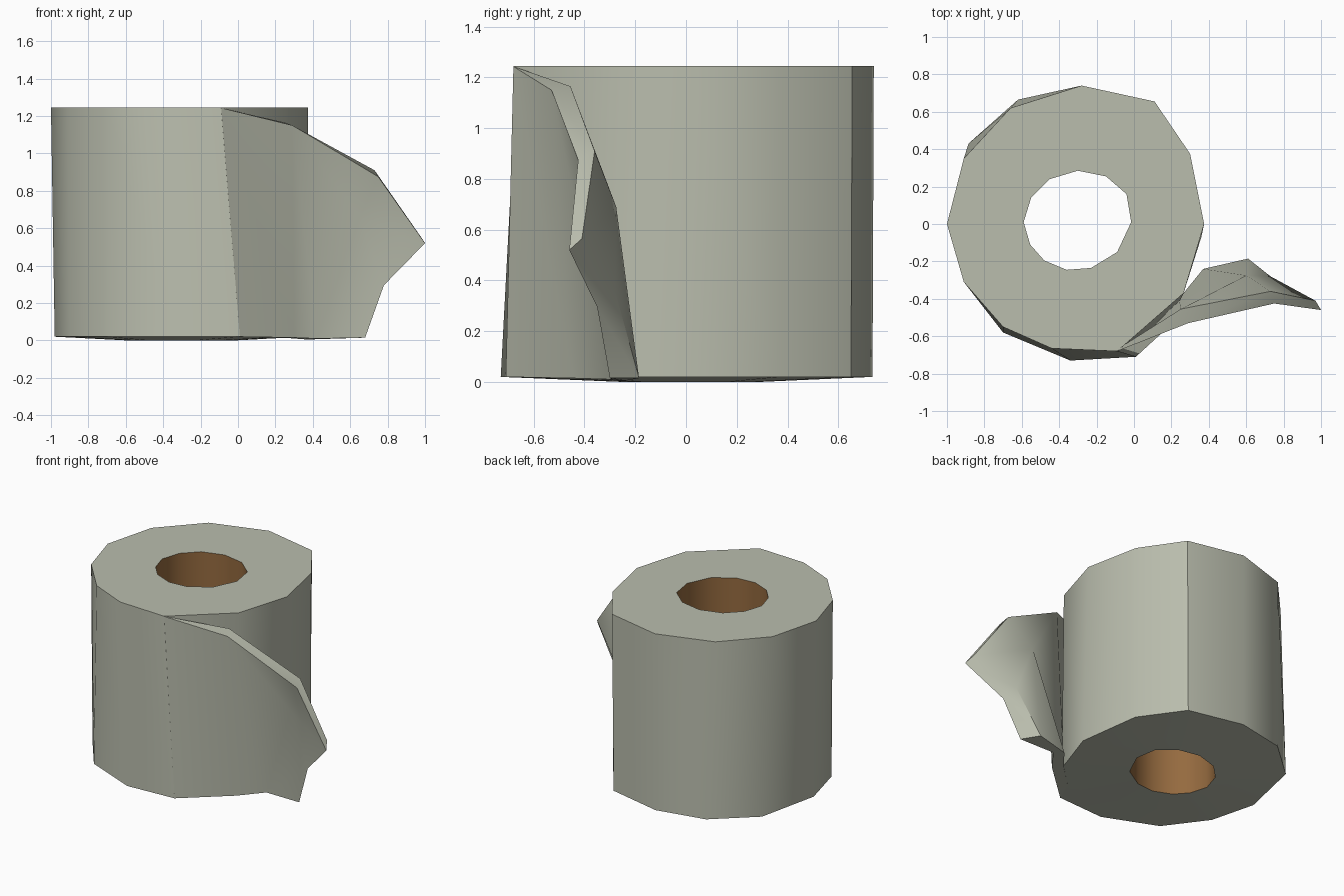
import bpy, bmesh, math

if "Cube" in bpy.data.objects:
    bpy.data.objects.remove(bpy.data.objects["Cube"])


def material(name, rgb):
    m = bpy.data.materials.new(name)
    m.diffuse_color = (*rgb, 1)
    m.use_nodes = True
    m.node_tree.nodes["Principled BSDF"].inputs["Base Color"].default_value = m.diffuse_color
    return m


paper = material("paper_grey", (0.49, 0.51, 0.42))
card = material("cardboard_brown", (0.30, 0.145, 0.05))


def finish(name, bm, mats, angle):
    bmesh.ops.recalc_face_normals(bm, faces=bm.faces)
    me = bpy.data.meshes.new(name)
    bm.to_mesh(me)
    bm.free()
    for m in mats:
        me.materials.append(m)
    ob = bpy.data.objects.new(name, me)
    bpy.context.collection.objects.link(ob)
    bpy.ops.object.select_all(action='DESELECT')
    ob.select_set(True)
    bpy.context.view_layer.objects.active = ob
    bpy.ops.object.shade_smooth_by_angle(angle=math.radians(angle))
    return ob


# Paper roll: uneven twelve-sided rings, joined into a hollow cylinder
top = [(-1, 0), (-.91, .35), (-.66, .62), (-.28, .74), (.11, .655), (.30, .375),
       (.375, 0), (.265, -.37), (-.09, -.68), (-.44, -.665), (-.70, -.55), (-.91, -.31)]
bottom = [(-.98, 0), (-.885, .43), (-.62, .665), (-.28, .735), (.10, .65), (.30, .37),
          (.36, -.07), (.24, -.42), (.01, -.71), (-.34, -.73), (-.70, -.58), (-.90, -.31)]
hole = [(-.59, .01), (-.55, .14), (-.45, .24), (-.30, .285), (-.15, .255), (-.04, .16),
        (-.015, .01), (-.09, -.15), (-.23, -.235), (-.36, -.245), (-.48, -.195), (-.555, -.11)]

bm = bmesh.new()
rings = [[bm.verts.new((x, y, z)) for x, y in ring]
         for ring, z in ((bottom, .02), (top, 1.245), (hole, 1.245), (hole, 0))]
for r in range(4):
    a, b = rings[r], rings[(r + 1) % 4]
    for i in range(12):
        j = (i + 1) % 12
        f = bm.faces.new((a[i], a[j], b[j], b[i]))
        f.material_index = 1 if r == 2 else 0   # inside of the hole is cardboard
finish("paper_roll", bm, [paper, card], 42)

# Loose end of the sheet: front and back skins with a rim between them
front = [(-.09, -.68, 1.243), (.29, -.53, 1.15), (.75, -.425, .875), (1, -.46, .52),
         (.78, -.35, .295), (.68, -.30, .015), (.42, -.29, .01), (.30, -.445, .015),
         (.01, -.71, .02), (.65, -.35, .66)]
back = [(-.09, -.67, 1.24), (.25, -.455, 1.165), (.73, -.36, .91), (.97, -.41, .565),
        (.73, -.28, .36), (.61, -.185, .015), (.37, -.24, .005), (.24, -.40, .015),
        (-.03, -.66, .02), (.60, -.275, .69)]
skin = [(0, 1, 7, 8), (1, 9, 6, 7), (1, 2, 9), (2, 3, 9), (3, 4, 9), (4, 5, 6, 9)]

bm = bmesh.new()
fv = [bm.verts.new(p) for p in front]
bv = [bm.verts.new(p) for p in back]
for face in skin:
    bm.faces.new([fv[i] for i in face])
    bm.faces.new([bv[i] for i in reversed(face)])
for i in range(9):
    j = (i + 1) % 9
    bm.faces.new((fv[i], fv[j], bv[j], bv[i]))
finish("loose_sheet", bm, [paper], 42)
